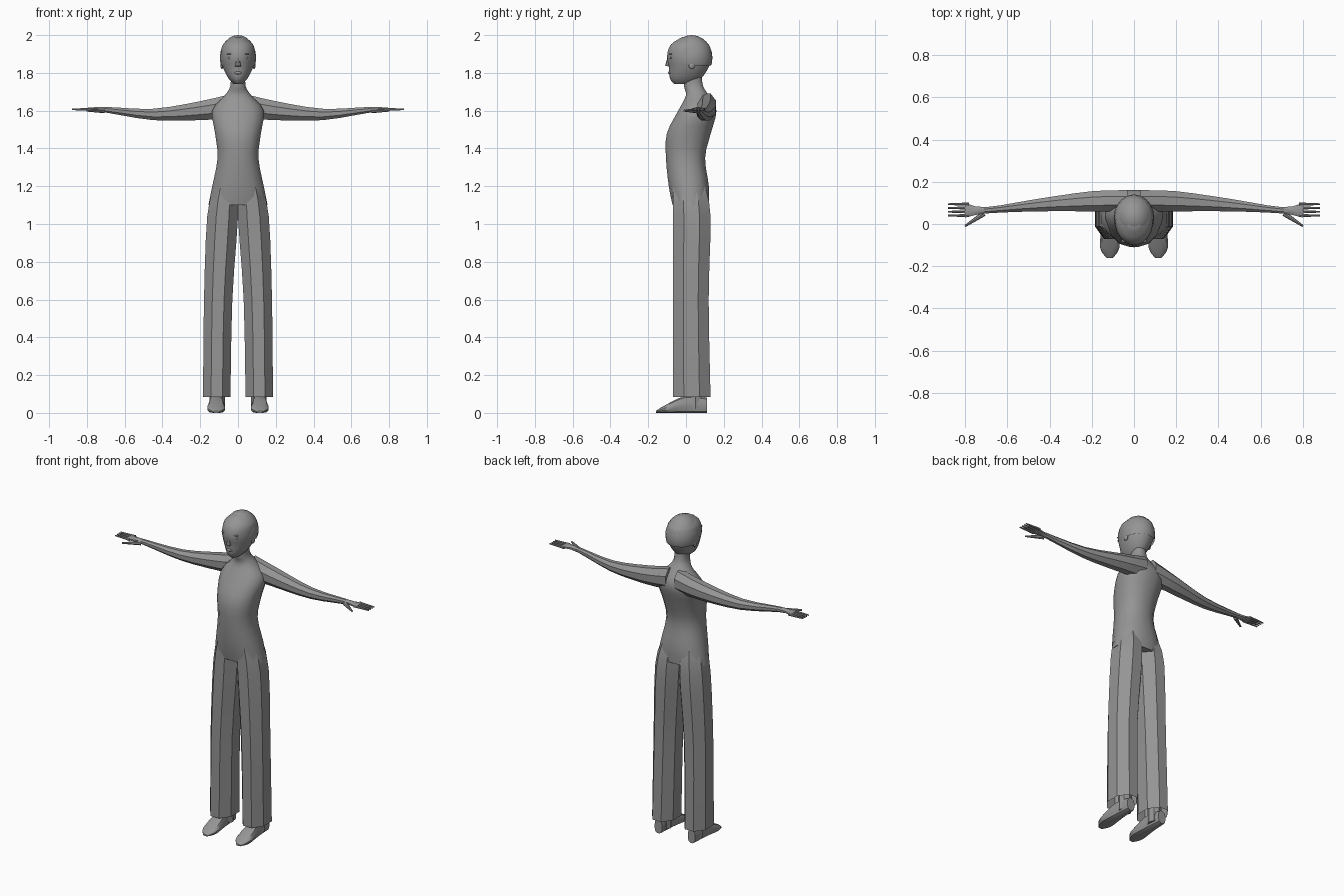
import bpy, bmesh
from math import pi, sin, cos, radians
from mathutils import Vector

cube = bpy.data.objects.get("Cube")
if cube:
    bpy.data.objects.remove(cube, do_unlink=True)

grey = bpy.data.materials.new("plain grey")
grey.use_nodes = True
grey.diffuse_color = (.3, .3, .3, 1)
grey.node_tree.nodes["Principled BSDF"].inputs["Base Color"].default_value = grey.diffuse_color


def finish(name, bm, mirror):
    """Turn a bmesh into a shaded object, mirrored across x if asked."""
    bmesh.ops.recalc_face_normals(bm, faces=bm.faces)
    mesh = bpy.data.meshes.new(name)
    bm.to_mesh(mesh)
    bm.free()
    mesh.materials.append(grey)
    mesh.shade_smooth()
    mesh.set_sharp_from_angle(angle=radians(35))
    obj = bpy.data.objects.new(name, mesh)
    bpy.context.collection.objects.link(obj)
    if mirror:
        obj.modifiers.new("Mirror", 'MIRROR').use_mirror_merge = False


def smooth_rings(rings, steps=3):
    """Add in-between rings along a spline through the given ones."""
    keys = [Vector(r) for r in rings]
    keys = [keys[0]] + keys + [keys[-1]]
    result = []
    for before, start, end, after in zip(keys, keys[1:], keys[2:], keys[3:]):
        for step in range(steps):
            f = step / steps
            mid = start.lerp(end, f)
            bend = (start * 2 - before - end) * (1 - f) + (end * 2 - start - after) * f
            result.append(mid + bend * f * (1 - f) / 2)
    return result + [keys[-1]]


def loft(name, rings, axis='z', sides=16, power=2, mirror=False, open_start=False):
    """Skin rings (position, u low, u high, v low, v high) along an axis."""
    bm = bmesh.new()
    loops = []
    for t, u_low, u_high, v_low, v_high in smooth_rings(rings):
        loop = []
        for i in range(sides):
            a = 2 * pi * (i + .5) / sides
            c, s = cos(a), sin(a)
            # Stretch so that the flats reach the given limits
            k = 1 / cos(pi / sides) / (abs(c) ** power + abs(s) ** power) ** (1 / power)
            u = (u_low + u_high) / 2 + (u_high - u_low) / 2 * c * k
            v = (v_low + v_high) / 2 + (v_high - v_low) / 2 * s * k
            places = {'x': (t, u, v), 'y': (u, t, v), 'z': (u, v, t)}
            loop.append(bm.verts.new(places[axis]))
        loops.append(loop)
    for lower, upper in zip(loops, loops[1:]):
        for i in range(sides):
            j = (i + 1) % sides
            bm.faces.new((lower[i], lower[j], upper[j], upper[i]))
    bm.faces.new(loops[-1])
    if not open_start:
        bm.faces.new(loops[0])
    finish(name, bm, mirror)


def upright(name, rows, **options):
    """Symmetric loft from rows (height, half width, front, back)."""
    loft(name, [(z, -w, w, front, back) for z, w, front, back in rows], **options)


def rod(name, start, end, thick, thin, mirror=True):
    """Tapered eight-sided rod between two points."""
    start, end = Vector(start), Vector(end)
    bm = bmesh.new()
    bmesh.ops.create_cone(bm, cap_ends=True, segments=8, radius1=thick, radius2=thin,
                          depth=(end - start).length)
    turn = (end - start).to_track_quat('Z', 'Y')
    for v in bm.verts:
        v.co = turn @ v.co + (start + end) / 2
    finish(name, bm, mirror)


def ball(name, place, size, mirror=False, floor=None):
    """Squashed ball, optionally cut off flat below a height."""
    bm = bmesh.new()
    bmesh.ops.create_uvsphere(bm, u_segments=20, v_segments=12, radius=1)
    for v in bm.verts:
        v.co = v.co * Vector(size) + Vector(place)
    if floor is not None:
        bmesh.ops.bisect_plane(bm, geom=bm.verts[:] + bm.edges[:] + bm.faces[:],
                               plane_co=(0, 0, floor), plane_no=(0, 0, 1), clear_inner=True)
    finish(name, bm, mirror)


# Hips, chest, shoulders and neck
upright("torso", [
    (1.1, .155, -.07, .12), (1.2, .135, -.09, .12), (1.35, .107, -.105, .1),
    (1.48, .12, -.1, .13), (1.6, .135, -.04, .16), (1.68, .07, 0, .12),
    (1.73, .04, -.01, .09), (1.8, .04, -.01, .08)], power=2.4)

# Trouser legs, open at the hem
loft("trouser_leg", [
    (.085, .04, .185, -.07, .13), (.6, .03, .18, -.07, .12),
    (1.04, 0, .163, -.07, .13), (1.2, .01, .125, -.07, .1)],
    sides=8, mirror=True, open_start=True)

# Arms running into flat palms
loft("arm", [
    (.03, .06, .16, 1.56, 1.69), (.2, .06, .155, 1.55, 1.65), (.45, .06, .12, 1.55, 1.61),
    (.7, .05, .08, 1.59, 1.62), (.8, .03, .1, 1.6, 1.615)],
    axis='x', sides=8, mirror=True)

# Fingers spread evenly across the palm edge
for i, name in enumerate(("index", "middle", "ring", "little")):
    y = .04 + i * .018
    rod(name + "_finger", (.78, y, 1.607), (.88, y, 1.607), .008, .004)
rod("thumb", (.71, .05, 1.6), (.8, -.01, 1.6), .013, .005)

# Feet
loft("shoe", [
    (-.16, .1, .13, 0, .01), (-.11, .07, .16, 0, .04),
    (0, .08, .15, 0, .09), (.11, .09, .14, 0, .08)],
    axis='y', sides=12, power=3, mirror=True)
rod("ankle", (.11, .05, .02), (.11, .05, .2), .04, .04)

# Head
upright("head", [
    (1.74, .02, -.06, .03), (1.77, .05, -.085, .08), (1.83, .08, -.09, .12),
    (1.89, .09, -.1, .135), (1.95, .08, -.08, .12), (1.99, .03, -.02, .06)], sides=20)

# Close-cropped hair over the back and crown
ball("hair_cap", (0, .03, 1.88), (.096, .11, .12), floor=1.84)

# Face
rod("nose", (0, -.095, 1.835), (0, -.09, 1.89), .016, .006, mirror=False)
ball("eye", (.037, -.08, 1.88), (.017, .008, .007), mirror=True)
ball("brow", (.037, -.08, 1.9), (.022, .01, .004), mirror=True)
ball("lips", (0, -.085, 1.8), (.02, .01, .008))
ball("ear", (.085, .03, 1.84), (.008, .016, .02), mirror=True)
